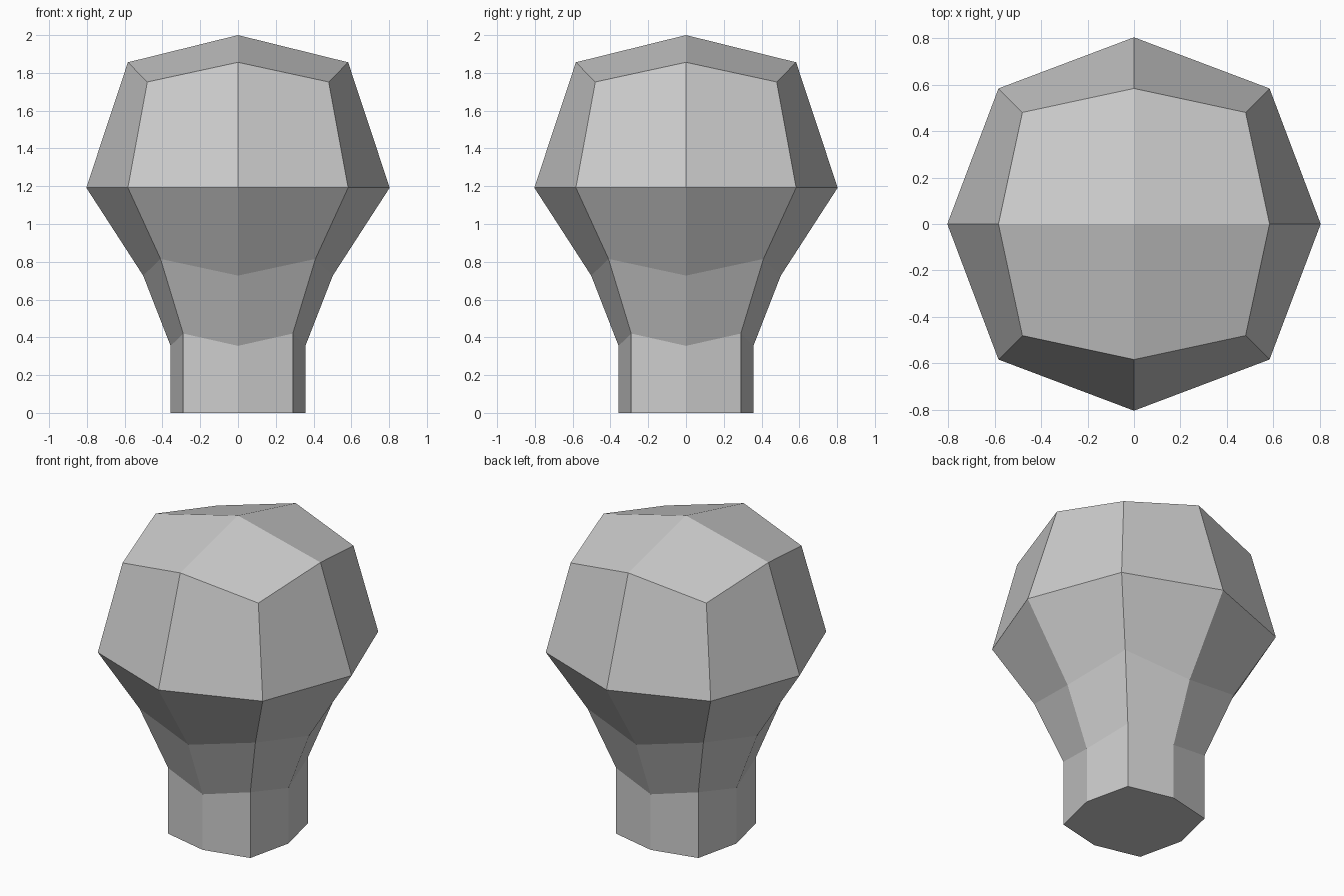
import bpy
import bmesh
from math import cos, sin, pi, sqrt

cube = bpy.data.objects.get("Cube")
if cube:
    bpy.data.objects.remove(cube, do_unlink=True)

# Single matte grey
grey = bpy.data.materials.new("light grey")
grey.use_nodes = True
colour = (0.6, 0.6, 0.6, 1)
grey.diffuse_color = colour
grey.node_tree.nodes["Principled BSDF"].inputs["Base Color"].default_value = colour

# Rings from base to crown: axis offset, axis height, corner offset, corner height
PROFILE = [
    (0.357, 0.0, 0.29, 0.0),
    (0.357, 0.355, 0.29, 0.42),
    (0.502, 0.727, 0.41, 0.815),
    (0.803, 1.192, 0.583, 1.192),
    (0.583, 1.856, 0.48, 1.752),
]

bm = bmesh.new()


def add_ring(axis, axis_z, corner, corner_z):
    """Eight vertices alternating between axis and corner points."""
    ring = []
    for i in range(8):
        r, z = (corner * sqrt(2), corner_z) if i % 2 else (axis, axis_z)
        a = i * pi / 4
        ring.append(bm.verts.new((r * cos(a), r * sin(a), z)))
    return ring


rings = [add_ring(*row) for row in PROFILE]

# Neck, flare and head walls
for low, high in zip(rings, rings[1:]):
    for i in range(8):
        j = (i + 1) % 8
        bm.faces.new((low[i], low[j], high[j], high[i]))

# Flat base and four-panel crown
bm.faces.new(rings[0][::-1])
apex = bm.verts.new((0, 0, 2))
top = rings[-1]
for i in range(0, 8, 2):
    bm.faces.new((apex, top[i], top[i + 1], top[(i + 2) % 8]))

bmesh.ops.recalc_face_normals(bm, faces=bm.faces)
mesh = bpy.data.meshes.new("bulb_head")
bm.to_mesh(mesh)
bm.free()
mesh.materials.append(grey)
bulb = bpy.data.objects.new("bulb_head", mesh)
bpy.context.collection.objects.link(bulb)
